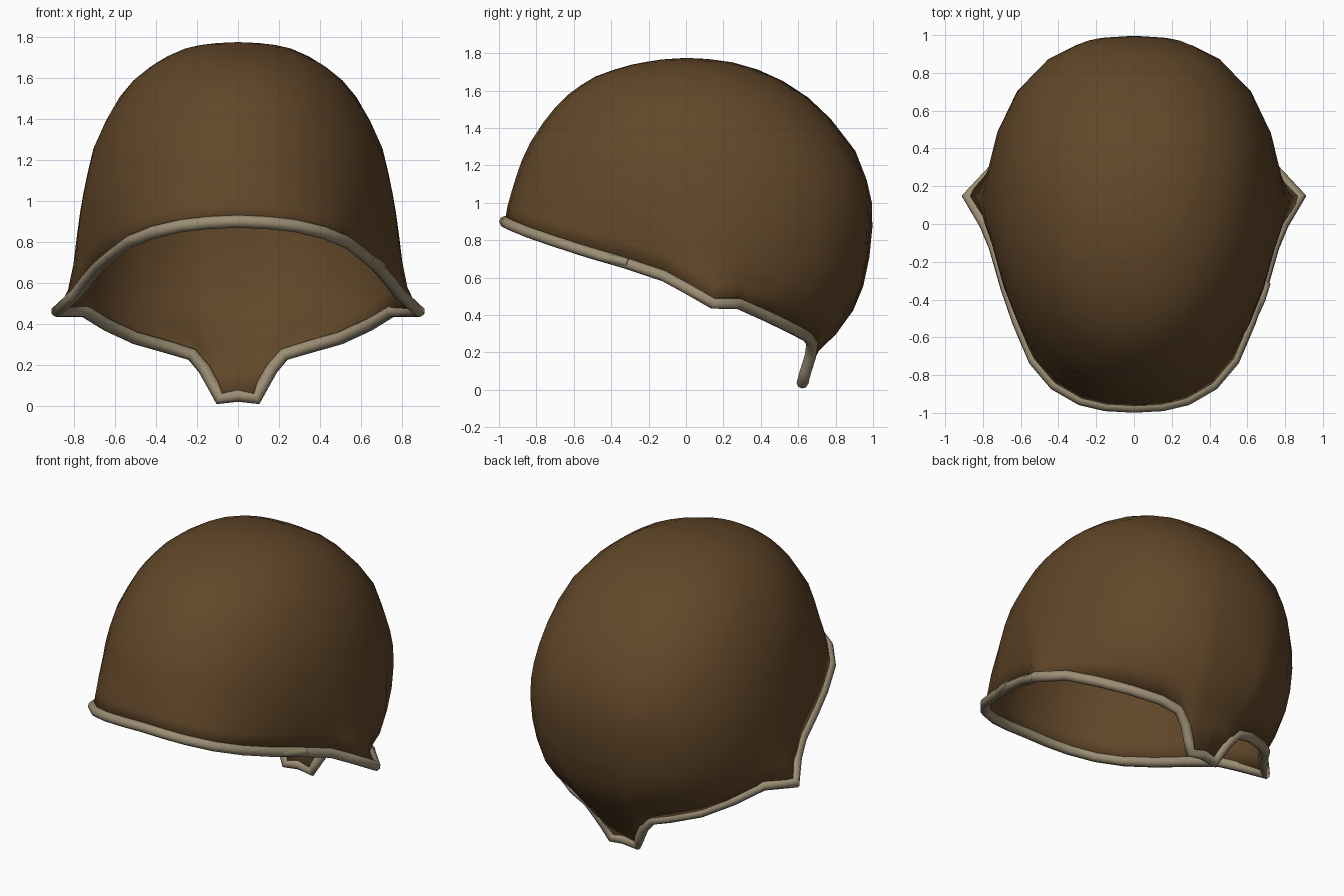
import bpy, bmesh, math
from mathutils import Vector

if "Cube" in bpy.data.objects:
    bpy.data.objects.remove(bpy.data.objects["Cube"])


def material(name, rgb):
    m = bpy.data.materials.new(name)
    m.diffuse_color = (*rgb, 1)
    m.use_nodes = True
    m.node_tree.nodes["Principled BSDF"].inputs["Base Color"].default_value = m.diffuse_color
    return m


brown = material("brown", (0.122, 0.063, 0.022))
tan = material("tan", (0.33, 0.27, 0.175))

# Dome sections: height, half width, front y, back y, centre y
ROWS = [
    (1.775, 0, 0, 0, 0), (1.768, .15, -.12, .14, 0), (1.745, .255, -.27, .29, .01),
    (1.69, .38, -.46, .45, .02), (1.60, .50, -.61, .61, .04), (1.48, .60, -.73, .75, .06),
    (1.28, .70, -.86, .905, .08), (1.10, .742, -.92, .975, .10), (.97, .765, -.955, 1.0, .12),
    (.80, .778, -.975, .995, .13), (.60, .775, -.98, .965, .13), (.45, .745, -.98, .915, .13),
    (.30, .65, -.95, .81, .13), (.20, .55, -.9, .71, .13), (0, .42, -.8, .62, .13)]
BACK_POWER = 2.3  # the rear half is slightly squarer than an ellipse

# Right half of the rim, front centre to back centre
RIM = [
    (0, -.968, .90), (.15, -.96, .893), (.28, -.93, .878), (.42, -.85, .845),
    (.53, -.72, .80), (.615, -.52, .735), (.68, -.33, .68), (.74, -.12, .61),
    (.79, 0, .545), (.882, .145, .462), (.75, .28, .462), (.64, .43, .395),
    (.50, .565, .33), (.34, .65, .285), (.225, .675, .25), (.165, .665, .18),
    (.12, .64, .10), (.09, .622, .035), (0, .628, .05)]


def row_at(i):
    k = min(int(i), len(ROWS) - 2)
    return [a + (b - a) * (i - k) for a, b in zip(ROWS[k], ROWS[k + 1])]


def row_index(z):
    for k in range(len(ROWS) - 1):
        if z >= ROWS[k + 1][0]:
            return k + (ROWS[k][0] - z) / (ROWS[k][0] - ROWS[k + 1][0])
    return len(ROWS) - 1


def power(v, e):
    return math.copysign(abs(v) ** e, v)


def dome(theta, i):
    z, w, f, b, c = row_at(i)
    s, k = math.sin(theta), math.cos(theta)
    if k > 0:
        e = 2 / BACK_POWER
        return Vector((w * power(s, e), c + (b - c) * power(k, e), z))
    return Vector((w * s, c + (c - f) * k, z))


def meridian(p, rings):
    """Points from near the top down to a rim point."""
    p = Vector(p)
    fi = row_index(p.z)
    _, w, f, b, c = row_at(fi)
    dy = p.y - c
    if dy > 0:
        e = BACK_POWER / 2
        theta = math.atan2(power(p.x / w, e), power(dy / (b - c), e))
    else:
        theta = math.atan2(p.x / w, dy / (c - f))
    delta = p - dome(theta, fi)
    blend = 12 if delta.length > 0.06 else 7  # flared ears curl out late
    return [dome(theta, fi * j / rings) + delta * (j / rings) ** blend
            for j in range(1, rings + 1)]


# Closed rim loop, mirrored
loop = RIM + [(-x, y, z) for x, y, z in reversed(RIM[1:-1])]

# Domed shell
bm = bmesh.new()
top = bm.verts.new((0, 0, ROWS[0][0]))
cols = [[bm.verts.new(v) for v in meridian(p, 16)] for p in loop]
for i, a in enumerate(cols):
    b = cols[(i + 1) % len(cols)]
    bm.faces.new((top, a[0], b[0]))
    for j in range(len(a) - 1):
        bm.faces.new((a[j], a[j + 1], b[j + 1], b[j]))
for f in bm.faces:
    f.smooth = True
bm.normal_update()
if sum(f.normal.z for f in bm.faces) < 0:
    bmesh.ops.reverse_faces(bm, faces=bm.faces[:])
me = bpy.data.meshes.new("shell")
bm.to_mesh(me)
bm.free()
me.materials.append(brown)
shell = bpy.data.objects.new("shell", me)
bpy.context.collection.objects.link(shell)
solid = shell.modifiers.new("thickness", 'SOLIDIFY')
solid.thickness = 0.02
solid.offset = -1


def tube(name, pts, radius, closed):
    cu = bpy.data.curves.new(name, 'CURVE')
    cu.dimensions = '3D'
    cu.bevel_depth = radius
    cu.bevel_resolution = 2
    cu.use_fill_caps = not closed
    sp = cu.splines.new('POLY')
    sp.points.add(len(pts) - 1)
    for q, p in zip(sp.points, pts):
        q.co = (*p, 1)
    sp.use_cyclic_u = closed
    cu.materials.append(tan)
    ob = bpy.data.objects.new(name, cu)
    bpy.context.collection.objects.link(ob)


# Rolled edge around the opening, with a small overlap on the right side
tube("rim_roll", loop, 0.031, True)
tube("rim_overlap", [(.64, -.47, .715), (.672, -.40, .70), (.70, -.31, .68)], 0.024, False)
